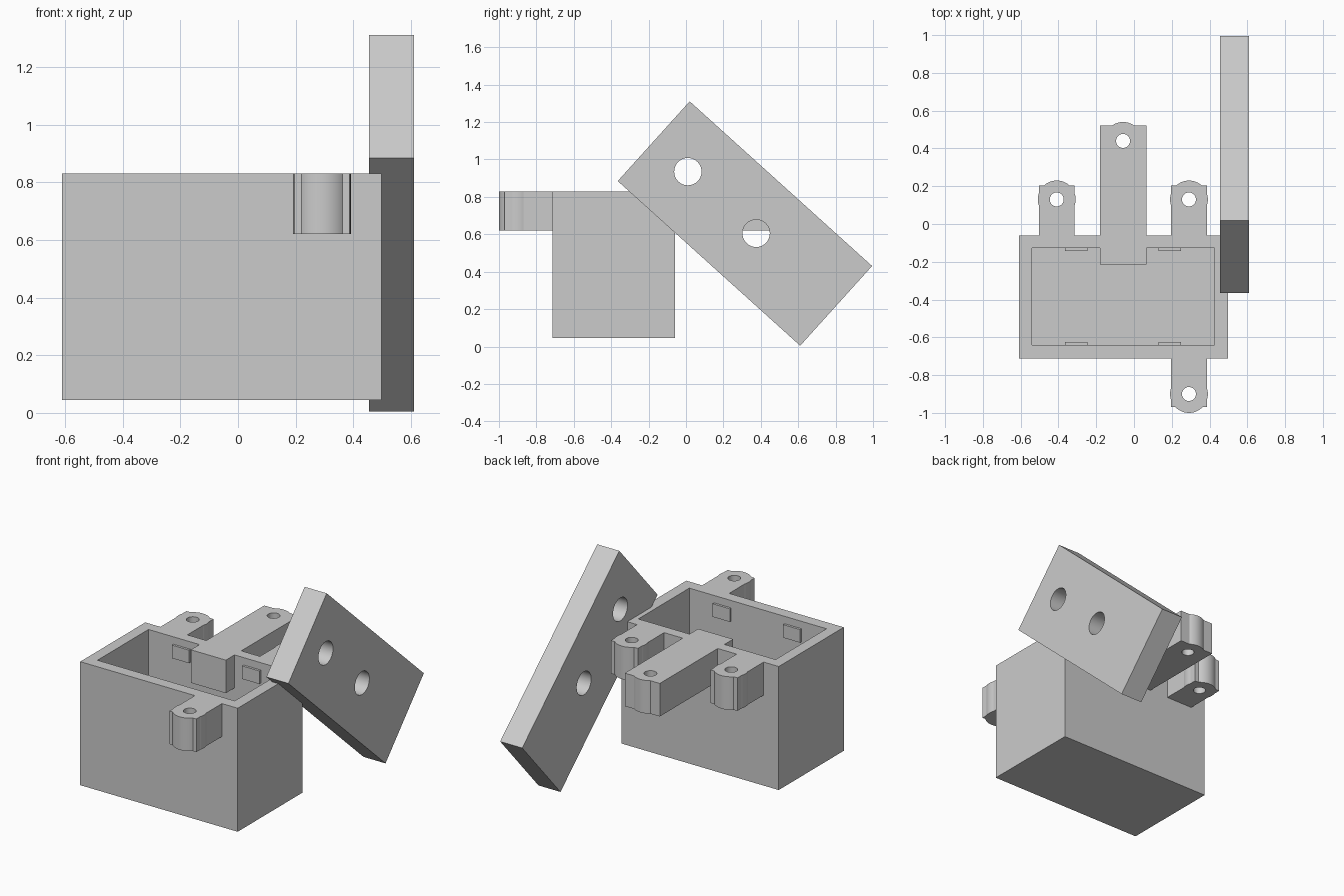
import bpy, math

default = bpy.data.objects.get("Cube")
if default:
    bpy.data.objects.remove(default, do_unlink=True)

grey = bpy.data.materials.new("light grey")
grey.use_nodes = True
colour = (0.6, 0.6, 0.6, 1)
grey.diffuse_color = colour
grey.node_tree.nodes["Principled BSDF"].inputs["Base Color"].default_value = colour


def box(name, x0, x1, y0, y1, z0, z1):
    bpy.ops.mesh.primitive_cube_add(size=1)
    ob = bpy.context.object
    ob.name = name
    ob.data.materials.append(grey)
    ob.scale = (x1 - x0, y1 - y0, z1 - z0)
    ob.location = ((x0 + x1) / 2, (y0 + y1) / 2, (z0 + z1) / 2)
    bpy.ops.object.transform_apply(location=True, rotation=True, scale=True)
    return ob


def cylinder(name, radius, depth, centre, rotation=(0, 0, 0)):
    bpy.ops.mesh.primitive_cylinder_add(vertices=64, radius=radius, depth=depth,
                                        location=centre, rotation=rotation)
    ob = bpy.context.object
    ob.name = name
    ob.data.materials.append(grey)
    bpy.ops.object.transform_apply(location=True, rotation=True, scale=True)
    return ob


def combine(target, tool, operation):
    """Apply an exact boolean and discard the tool."""
    mod = target.modifiers.new(operation, 'BOOLEAN')
    mod.operation = operation
    mod.solver = 'EXACT'
    mod.object = tool
    bpy.context.view_layer.objects.active = target
    bpy.ops.object.modifier_apply(modifier=mod.name)
    bpy.data.objects.remove(tool, do_unlink=True)


def finish(ob):
    bpy.ops.object.select_all(action='DESELECT')
    ob.select_set(True)
    bpy.context.view_layer.objects.active = ob
    bpy.ops.object.shade_smooth_by_angle(angle=math.radians(10))


TOP, TAB_BOTTOM = 0.83, 0.62
TAB_MID, TAB_HEIGHT = (TOP + TAB_BOTTOM) / 2, TOP - TAB_BOTTOM

# Open-topped housing
housing = box("housing", -0.61, 0.497, -0.713, -0.06, 0.045, TOP)
combine(housing, box("cavity", -0.54, 0.425, -0.64, -0.128, 0.12, 1.0), 'DIFFERENCE')

# Screw tabs and long arm: centre x, half width, y range, screw y
lugs = [(0.291, 0.095, -0.97, -0.68, -0.90),
        (0.291, 0.095, -0.10, 0.203, 0.13),
        (-0.409, 0.095, -0.10, 0.203, 0.13),
        (-0.058, 0.123, -0.215, 0.522, 0.44)]
for x, half, y0, y1, screw_y in lugs:
    lug = box("lug", x - half, x + half, y0, y1, TAB_BOTTOM, TOP)
    combine(lug, cylinder("boss", 0.1, TAB_HEIGHT, (x, screw_y, TAB_MID)), 'UNION')
    combine(lug, cylinder("hole", 0.037, 1, (x, screw_y, TAB_MID)), 'DIFFERENCE')
    combine(housing, lug, 'UNION')

# Small catches on the inner long walls
for x in (-0.305, 0.19):
    for y0, y1 in ((-0.66, -0.625), (-0.143, -0.11)):
        combine(housing, box("catch", x - 0.06, x + 0.06, y0, y1, 0.70, 0.783), 'UNION')
finish(housing)

# Tilted side plate with two cross holes
slope = math.atan2(-0.88, 0.975)
plate = box("side_plate", -0.0775, 0.0775, -0.657, 0.657, -0.287, 0.287)
plate.rotation_euler.x = slope
plate.location = (0.5325, 0.315, 0.6575)
bpy.ops.object.transform_apply(location=True, rotation=True, scale=True)
for y, z in ((0.01, 0.935), (0.375, 0.605)):
    combine(plate, cylinder("plate_hole", 0.073, 0.4, (0.5325, y, z),
                            (0, math.pi / 2, 0)), 'DIFFERENCE')
finish(plate)
